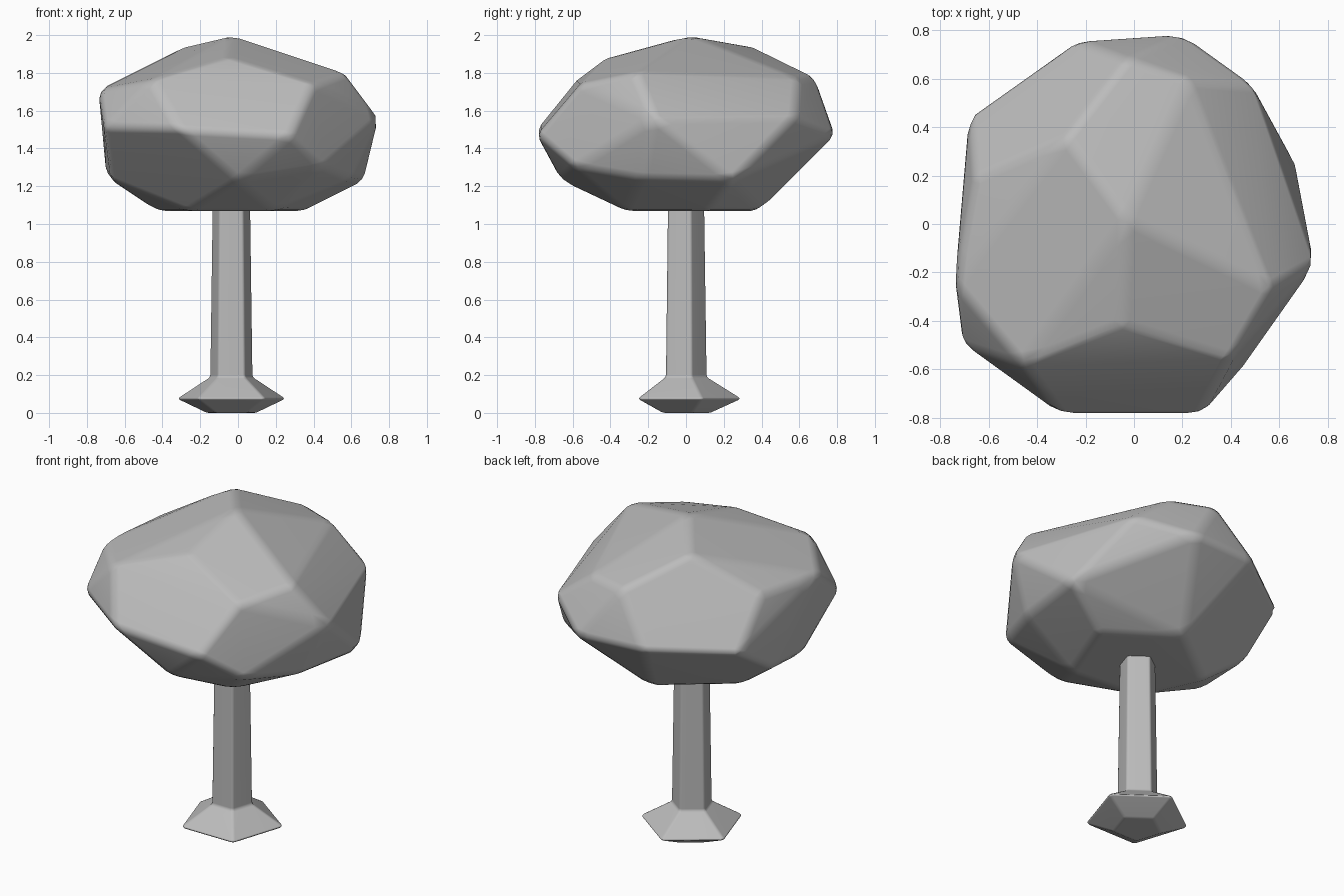
import bpy
import bmesh
import math
from mathutils import Vector

cube = bpy.data.objects.get("Cube")
if cube:
    bpy.data.objects.remove(cube, do_unlink=True)

grey = bpy.data.materials.new("plain_grey")
grey.use_nodes = True
colour = (0.5, 0.5, 0.5, 1.0)
grey.diffuse_color = colour
grey.node_tree.nodes["Principled BSDF"].inputs["Base Color"].default_value = colour


def finish(bm, name, bevel_width):
    """Turn a bmesh into a softly bevelled, smooth shaded object."""
    bmesh.ops.recalc_face_normals(bm, faces=bm.faces[:])
    mesh = bpy.data.meshes.new(name)
    bm.to_mesh(mesh)
    bm.free()
    mesh.materials.append(grey)
    for polygon in mesh.polygons:
        polygon.use_smooth = True
    obj = bpy.data.objects.new(name, mesh)
    bpy.context.collection.objects.link(obj)
    bevel = obj.modifiers.new("soft_edges", "BEVEL")
    bevel.width = bevel_width
    bevel.segments = 2
    bevel.limit_method = "ANGLE"
    bevel.angle_limit = math.radians(10)
    normals = obj.modifiers.new("flat_facets", "WEIGHTED_NORMAL")
    normals.keep_sharp = True
    return obj


def pentagon_column(name, rings, bevel_width):
    """Stack five-sided rings given as (radius, height)."""
    bm = bmesh.new()
    loops = []
    for radius, height in rings:
        loop = []
        for i in range(5):
            angle = math.radians(90) + i * math.tau / 5
            loop.append(bm.verts.new((radius * math.cos(angle) - 0.035,
                                      radius * math.sin(angle) - 0.008, height)))
        loops.append(loop)
    for lower, upper in zip(loops, loops[1:]):
        for i in range(5):
            j = (i + 1) % 5
            bm.faces.new((lower[i], lower[j], upper[j], upper[i]))
    bm.faces.new(loops[0])
    bm.faces.new(loops[-1])
    return finish(bm, name, bevel_width)


# Trunk with its flared root foot
pentagon_column("trunk_and_root",
                [(0.14, 0), (0.305, 0.075), (0.121, 0.19), (0.107, 1.15)], 0.012)

# Crown: faceted hull through its corner points, in layers from the top down
crown_layers = [
    # peak
    [(-0.03, 0.02, 2.0), (-0.28, 0.36, 1.94), (-0.05, -0.42, 1.88)],
    # shoulder
    [(0.57, -0.27, 1.8), (0.4, -0.56, 1.74), (-0.46, -0.58, 1.76), (-0.74, -0.25, 1.71),
     (-0.66, 0.19, 1.73), (-0.03, 0.68, 1.78), (0.23, 0.6, 1.77)],
    # widest belt
    [(0.75, -0.17, 1.56), (0.28, -0.79, 1.47), (-0.31, -0.79, 1.5), (-0.71, -0.5, 1.51),
     (-0.68, 0.45, 1.46), (-0.24, 0.76, 1.48), (0.2, 0.79, 1.47), (0.49, 0.58, 1.57)],
    # underside rim
    [(0.67, 0.25, 1.23), (0.6, -0.23, 1.24), (0.45, -0.59, 1.3), (0, -0.66, 1.23),
     (-0.67, -0.21, 1.23), (-0.7, 0.15, 1.27)],
    # base
    [(0.36, 0.12, 1.07), (-0.04, 0.39, 1.07), (-0.43, 0.09, 1.07), (-0.26, -0.28, 1.07),
     (0.19, -0.32, 1.07), (0, 0, 1.04)],
]
bm = bmesh.new()
for layer in crown_layers:
    for point in layer:
        bm.verts.new(Vector(point))
hull = bmesh.ops.convex_hull(bm, input=bm.verts[:])
unused = [v for v in bm.verts if not v.link_faces]
bmesh.ops.delete(bm, geom=unused, context="VERTS")
bmesh.ops.dissolve_limit(bm, angle_limit=math.radians(9),
                         verts=bm.verts[:], edges=bm.edges[:])
finish(bm, "crown", 0.035)
